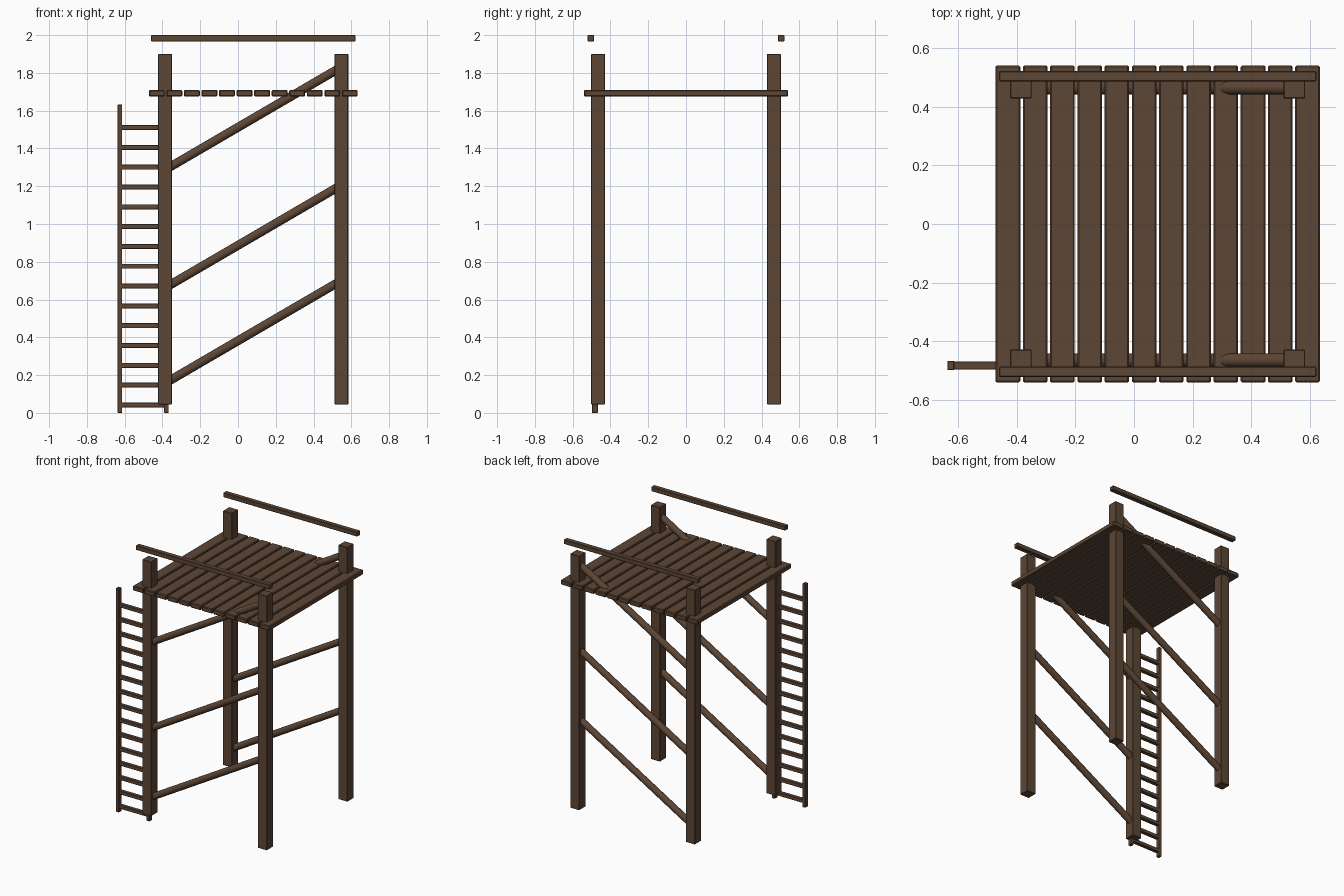
import bpy
from mathutils import Vector

if "Cube" in bpy.data.objects:
    bpy.data.objects.remove(bpy.data.objects["Cube"])

wood = bpy.data.materials.new("dark_brown_wood")
wood.diffuse_color = (0.107, 0.061, 0.036, 1)
wood.use_nodes = True
wood.node_tree.nodes["Principled BSDF"].inputs["Base Color"].default_value = wood.diffuse_color


def finish(ob, name, bevel):
    ob.name = name
    ob.data.materials.append(wood)
    if bevel:
        mod = ob.modifiers.new("worn_edges", 'BEVEL')
        mod.width = bevel
        mod.segments = 1
    return ob


def box(name, lo, hi, bevel=0.003):
    """Box spanning two opposite corners."""
    lo, hi = Vector(lo), Vector(hi)
    bpy.ops.mesh.primitive_cube_add(size=1, location=(lo + hi) / 2)
    ob = bpy.context.object
    ob.scale = hi - lo
    bpy.ops.object.transform_apply(location=False, rotation=False, scale=True)
    return finish(ob, name, bevel)


def pole(name, a, b, radius):
    """Round pole between two points."""
    a, b = Vector(a), Vector(b)
    bpy.ops.mesh.primitive_cylinder_add(vertices=24, radius=radius,
                                        depth=(b - a).length, location=(a + b) / 2)
    ob = bpy.context.object
    ob.rotation_euler = (b - a).to_track_quat('Z', 'Y').to_euler()
    bpy.ops.object.shade_smooth_by_angle()
    return finish(ob, name, 0)


POST_X = (-0.386, 0.547)
SIDE_Y = 0.465
HALF = 0.037

for side, label in ((-1, "front"), (1, "back")):
    y = side * SIDE_Y
    # Corner posts
    for x, hand in zip(POST_X, ("left", "right")):
        box(f"{label}_{hand}_post", (x - HALF, y - HALF, 0.045),
            (x + HALF, y + HALF, 1.90))
    # Diagonal braces, rising to the right
    for i, z in enumerate((0.178, 0.683, 1.308)):
        slope = 0.583
        pole(f"{label}_brace_{i + 1}", (-0.365, y, z - 0.015 * slope),
             (0.53, y, z + 0.88 * slope), 0.0235)
    # Top rail
    yr = side * 0.504
    box(f"{label}_rail", (-0.46, yr - 0.018, 1.967), (0.622, yr + 0.018, 2.0))

# Deck planks
for i in range(12):
    x = -0.472 + i * 0.0929
    box(f"deck_plank_{i + 1}", (x, -0.541, 1.675), (x + 0.084, 0.541, 1.71), 0.005)

# Ladder stiles
for x, hand in ((-0.625, "left"), (-0.379, "right")):
    box(f"ladder_{hand}_stile", (x - 0.012, -0.498, 0), (x + 0.012, -0.467, 1.632), 0.002)

# Ladder rungs
for i in range(15):
    z = 0.042 + i * 0.1049
    box(f"ladder_rung_{i + 1}", (-0.625, -0.496, z - 0.013), (-0.379, -0.469, z + 0.013), 0.002)
